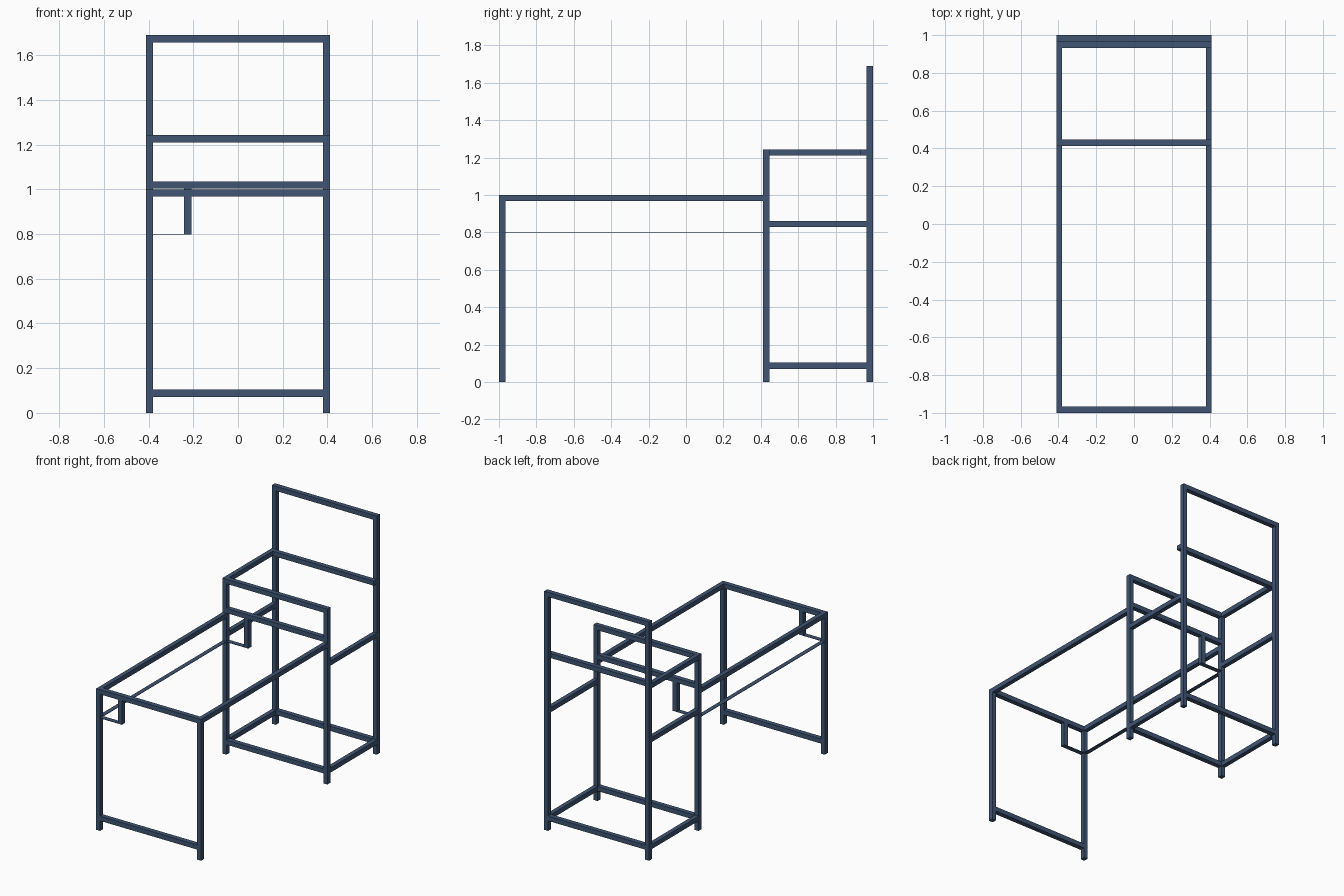
import bpy

if "Cube" in bpy.data.objects:
    bpy.data.objects.remove(bpy.data.objects["Cube"])

T = 0.033            # rail height
D = 0.034            # tube depth along y
X = 0.411            # outer half width
XI = X - 0.031       # inner half width
FRONT = (-1.0, -1.0 + D)
MID = (0.413, 0.413 + D)
BACK = (1.0 - D, 1.0)
BASE, SHELF, UPPER = 0.071, 0.829, 1.21

paint = bpy.data.materials.new("blue_steel_paint")
paint.diffuse_color = (0.05, 0.09, 0.17, 1)
paint.use_nodes = True
paint.node_tree.nodes["Principled BSDF"].inputs["Base Color"].default_value = paint.diffuse_color


def bar(name, x, y, z):
    """Box between the given (min, max) ranges."""
    bpy.ops.mesh.primitive_cube_add(
        size=1, location=[(a + b) / 2 for a, b in (x, y, z)])
    ob = bpy.context.object
    ob.name = name
    ob.scale = [b - a for a, b in (x, y, z)]
    bpy.ops.object.transform_apply(location=False, rotation=False, scale=True)
    ob.data.materials.append(paint)
    return ob


# Posts and lengthwise rails, repeated on both sides
for side, x in (("left", (-X, -XI)), ("right", (XI, X))):
    bar(side + "_front_leg", x, FRONT, (0, 1.0))
    bar(side + "_middle_post", x, MID, (0, UPPER + T))
    bar(side + "_back_post", x, BACK, (0, 1.69))
    bar(side + "_table_rail", x, (FRONT[1], MID[0]), (1.0 - T, 1.0))
    bar(side + "_base_rail", x, (MID[1], BACK[0]), (BASE, BASE + T))
    bar(side + "_shelf_rail", x, (MID[1], BACK[0]), (SHELF, SHELF + T))

# The upper rail exists on the left only
bar("left_upper_rail", (-X, -XI), (MID[1], BACK[0] - D), (UPPER, UPPER + T))

# Cross bars between the posts
for name, y, z in (
    ("front_table_crossbar", FRONT, 1.0 - T),
    ("front_base_crossbar", FRONT, BASE),
    ("middle_base_crossbar", MID, BASE),
    ("middle_table_crossbar", MID, 1.003),
    ("middle_upper_crossbar", MID, UPPER),
    ("back_base_crossbar", BACK, BASE),
    ("back_top_crossbar", BACK, 1.69 - T),
):
    bar(name, (-XI, XI), y, (z, z + T))

# Full width bar mounted in front of the back posts
bar("back_upper_crossbar", (-X, X), (BACK[0] - D, BACK[0]), (UPPER, UPPER + T))

# Tray supports: hangers plus thin flat strips
for name, y, top in (("front", FRONT, 1.0 - T), ("middle", MID, 1.003)):
    bar(name + "_tray_hanger", (-0.242, -0.209), y, (0.797, top))
    bar(name + "_tray_strip", (-XI, -0.242), y, (0.797, 0.8))
bar("long_tray_strip", (-X, -XI), (FRONT[1], MID[0]), (0.797, 0.8))
